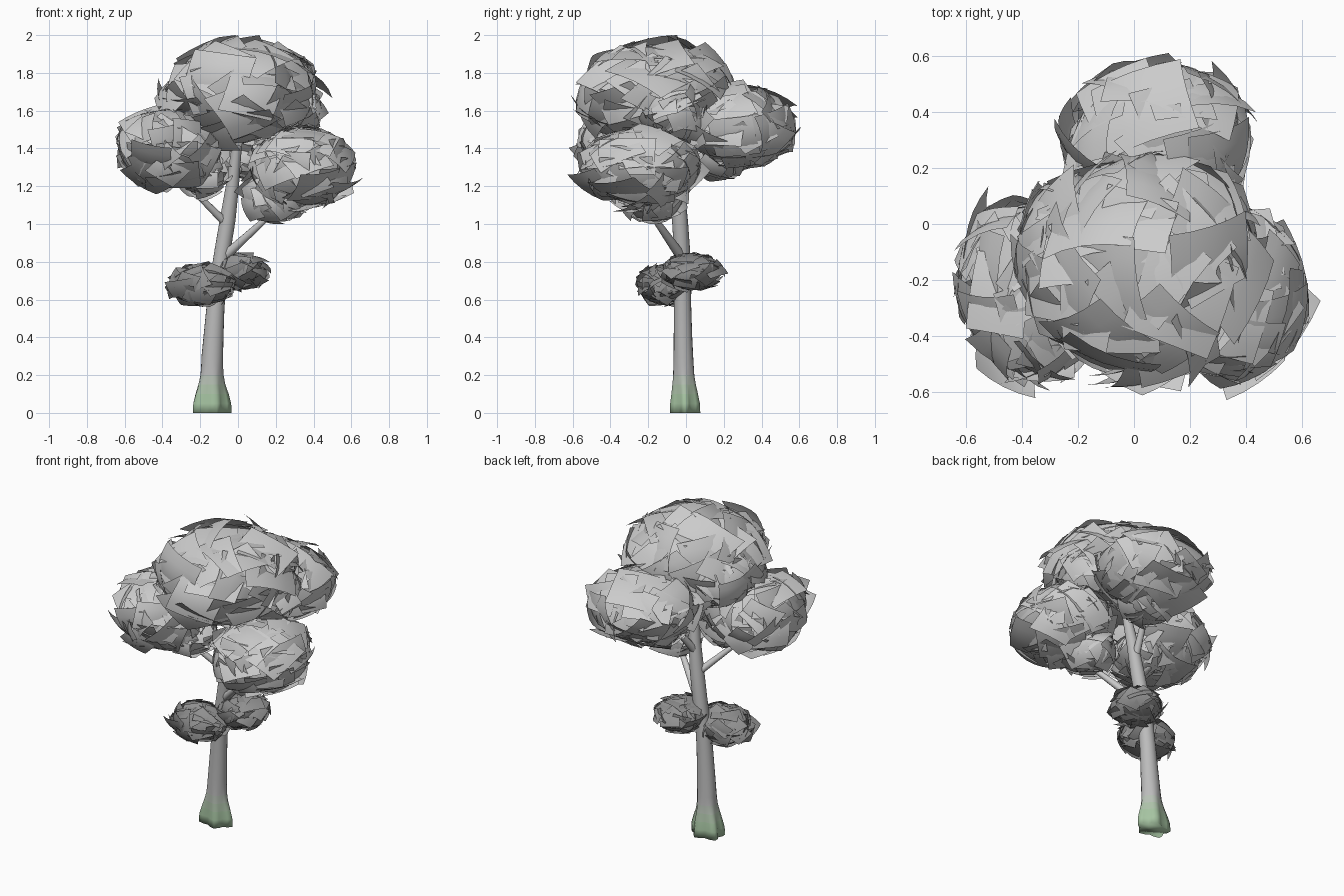
import bpy, bmesh, math, random
from mathutils import Vector, Matrix

if "Cube" in bpy.data.objects:
    bpy.data.objects.remove(bpy.data.objects["Cube"])

random.seed(7)


def finish(name, bm, mats=()):
    me = bpy.data.meshes.new(name)
    bm.to_mesh(me)
    bm.free()
    for m in mats:
        me.materials.append(m)
    ob = bpy.data.objects.new(name, me)
    bpy.context.collection.objects.link(ob)
    for p in me.polygons:
        p.use_smooth = True
    return ob


def material(name, rgb):
    m = bpy.data.materials.new(name)
    m.diffuse_color = (*rgb, 1)
    m.use_nodes = True
    m.node_tree.nodes["Principled BSDF"].inputs["Base Color"].default_value = m.diffuse_color
    return m


def tube(bm, rings, sides, lobes=0):
    """Skin horizontal rings (x, y, z, rx, ry, lobe depth)."""
    loops = []
    for x, y, z, rx, ry, d in rings:
        loop = []
        for i in range(sides):
            a = math.tau * i / sides
            k = 1 + d * math.cos(lobes * a)
            loop.append(bm.verts.new((x + rx * k * math.cos(a), y + ry * k * math.sin(a), z)))
        loops.append(loop)
    for a, b in zip(loops, loops[1:]):
        for i in range(sides):
            j = (i + 1) % sides
            bm.faces.new((a[i], a[j], b[j], b[i]))
    bm.faces.new(loops[0][::-1])
    bm.faces.new(loops[-1])


# Trunk with a lobed root flare, mossy green towards the ground
rings = [(-.147, -.005, 0, .096, .072, .18), (-.147, -.005, .05, .094, .070, .18),
         (-.145, -.007, .10, .084, .065, .14), (-.143, -.01, .15, .070, .060, .09),
         (-.14, -.012, .20, .061, .056, .04), (-.138, -.013, .25, .058, .054, .02),
         (-.136, -.014, .30, .057, .052, 0),
         (-.130, -.016, .40, .053, .049, 0), (-.120, -.018, .55, .048, .046, 0),
         (-.105, -.02, .70, .045, .044, 0), (-.080, -.022, .87, .043, .043, 0),
         (-.055, -.032, 1.02, .042, .042, 0), (-.030, -.045, 1.2, .035, .036, 0),
         (-.010, -.07, 1.38, .028, .028, 0), (0, -.1, 1.6, .018, .018, 0)]
bm = bmesh.new()
tube(bm, rings, 20, 5)
for f in bm.faces:
    z = f.calc_center_median().z
    f.material_index = 0 if z < .1 else 1 if z < .16 else 2 if z < .2 else 3
finish("trunk", bm, [material("moss", (.38, .55, .36)), material("moss_mid", (.42, .54, .40)),
                     material("moss_fade", (.47, .53, .46)), material("bark", (.50, .50, .50))])


# Branches reaching into the crown
def branch(name, pts, r0, r1):
    cu = bpy.data.curves.new(name, 'CURVE')
    cu.dimensions = '3D'
    cu.bevel_depth = 1
    cu.bevel_resolution = 2
    cu.use_fill_caps = True
    sp = cu.splines.new('POLY')
    sp.points.add(len(pts) - 1)
    for i, (p, co) in enumerate(zip(sp.points, pts)):
        p.co = (*co, 1)
        p.radius = r0 + (r1 - r0) * i / (len(pts) - 1)
    ob = bpy.data.objects.new(name, cu)
    bpy.context.collection.objects.link(ob)


branch("branch_left", [(-.06, -.03, 1.0), (-.14, -.08, 1.08), (-.23, -.14, 1.17), (-.33, -.22, 1.34)], .024, .012)
branch("branch_right", [(-.08, -.02, .82), (.03, -.09, .92), (.14, -.16, 1.02), (.28, -.23, 1.2)], .028, .012)
branch("branch_back", [(-.04, -.03, 1.14), (-.01, .06, 1.26), (.04, .16, 1.38), (.08, .24, 1.5)], .024, .012)


# Foliage: gently bowed leaf cards layered over an ellipsoid
leaf = material("leaf", (.62, .62, .61))
shade_leaf = material("shade_leaf", (.28, .28, .28))


def foliage(name, centre, radii, count, size, mat=leaf):
    bm = bmesh.new()
    c, rad = Vector(centre), Vector(radii)
    n = 4
    for k in range(count):
        # even spread of directions, jittered
        h = 1 - 2 * (k + .5) / count
        a = k * 2.39996 + random.uniform(-.25, .25)
        s = math.sqrt(1 - h * h)
        d = Vector((s * math.cos(a), s * math.sin(a), h))
        tilt = d + Vector([random.uniform(-.3, .3) for _ in range(3)])
        frame = tilt.to_track_quat('Z', 'Y').to_matrix() @ Matrix.Rotation(random.uniform(0, math.tau), 3, 'Z')
        w = size * random.uniform(.7, 1.15)
        l = size * random.uniform(.7, 1.15)
        depth = random.uniform(.82, .99)
        grid = []
        for i in range(n + 1):
            row = []
            for j in range(n + 1):
                u, v = (2 * i / n - 1) * w, (2 * j / n - 1) * l
                p = d * depth + frame @ Vector((u, v, -.34 * (u * u + v * v)))
                co = [c[q] + rad[q] * p[q] for q in range(3)]
                row.append(bm.verts.new((co[0], co[1], min(co[2], 2))))
            grid.append(row)
        for i in range(n):
            for j in range(n):
                bm.faces.new((grid[i][j], grid[i + 1][j], grid[i + 1][j + 1], grid[i][j + 1]))
    finish(name, bm, [mat])


# Main crown masses
foliage("crown_top", (.03, -.16, 1.69), (.385, .405, .275), 90, .46)
foliage("crown_left", (-.36, -.23, 1.40), (.275, .34, .215), 75, .46)
foliage("crown_right", (.34, -.25, 1.30), (.275, .30, .215), 75, .46)
foliage("crown_back", (.09, .28, 1.51), (.335, .30, .22), 75, .46)

# Smaller masses that fill out the sides and undersides
foliage("crown_top_left", (-.22, -.05, 1.65), (.20, .22, .17), 40, .5)
foliage("crown_top_right", (.27, -.08, 1.60), (.17, .20, .16), 40, .5)
foliage("crown_left_under", (-.20, -.19, 1.27), (.15, .16, .12), 35, .5)
foliage("crown_right_under", (.19, -.18, 1.14), (.17, .17, .13), 35, .5)
foliage("crown_back_under", (.06, .18, 1.36), (.16, .16, .12), 35, .5)

# Low shaded tufts on the trunk
foliage("low_tuft_left", (-.195, -.115, .675), (.175, .145, .115), 50, .48, shade_leaf)
foliage("low_tuft_right", (.015, .035, .745), (.145, .155, .10), 50, .48, shade_leaf)
